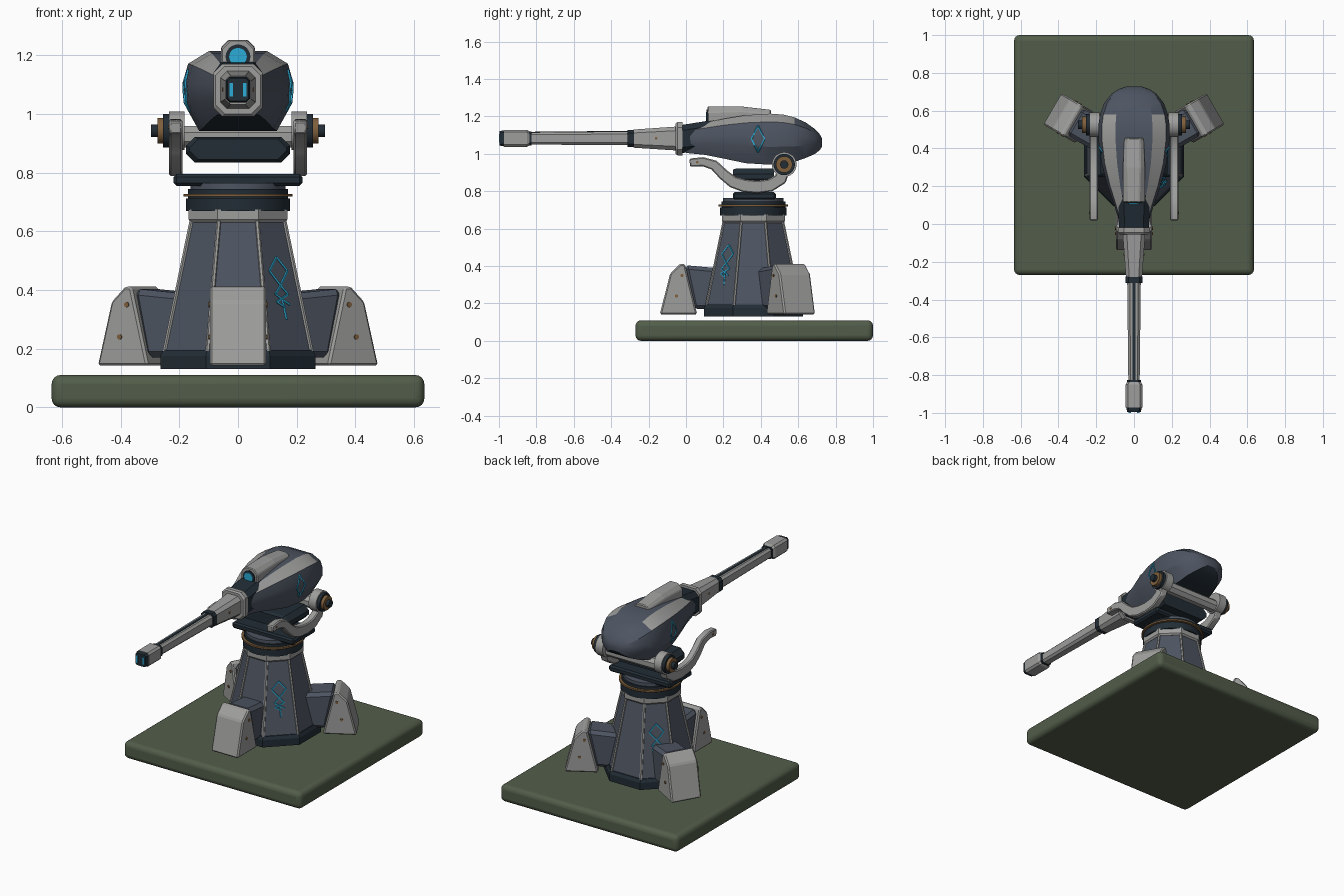
import bpy, bmesh
from math import cos, sin, pi, radians
from mathutils import Vector, Matrix

if "Cube" in bpy.data.objects:
    bpy.data.objects.remove(bpy.data.objects["Cube"], do_unlink=True)

CY = 0.36                      # y of the tower axis
AXIS = Vector((0, CY, 0))


def material(name, r, g, b):
    m = bpy.data.materials.new(name)
    m.use_nodes = True
    m.diffuse_color = (r, g, b, 1)
    m.node_tree.nodes["Principled BSDF"].inputs["Base Color"].default_value = (r, g, b, 1)
    return m


LIGHT = material("light grey metal", .34, .34, .335)
SLATE = material("slate blue metal", .075, .09, .12)
DARK = material("dark navy metal", .016, .026, .036)
BRONZE = material("bronze", .21, .115, .045)
CYAN = material("glowing cyan", .025, .42, .68)
GREEN = material("moss green", .085, .11, .068)


def finish(name, bm, mats, smooth=0, bevel=0, segs=1):
    bmesh.ops.recalc_face_normals(bm, faces=bm.faces[:])
    me = bpy.data.meshes.new(name)
    bm.to_mesh(me)
    bm.free()
    for m in mats:
        me.materials.append(m)
    ob = bpy.data.objects.new(name, me)
    bpy.context.scene.collection.objects.link(ob)
    if bevel:
        mod = ob.modifiers.new("Bevel", 'BEVEL')
        mod.width, mod.segments = bevel, segs
    if smooth:
        bpy.ops.object.select_all(action='DESELECT')
        ob.select_set(True)
        bpy.context.view_layer.objects.active = ob
        bpy.ops.object.shade_smooth_by_angle(angle=radians(smooth))
    return ob


def loft(name, rings, mats, rule=None, **kw):
    """Skin a list of closed rings; rule(ring, edge) picks the material slot."""
    bm = bmesh.new()
    rows = [[bm.verts.new(p) for p in ring] for ring in rings]
    n = len(rows[0])
    for i in range(len(rows) - 1):
        for j in range(n):
            k = (j + 1) % n
            f = bm.faces.new((rows[i][j], rows[i][k], rows[i + 1][k], rows[i + 1][j]))
            f.material_index = rule(i, j) if rule else 0
    bm.faces.new(rows[0])
    bm.faces.new(rows[-1])
    return finish(name, bm, mats, **kw)


def prism(name, pts, x0, x1, mat, matrix=Matrix(), **kw):
    """Extrude a (y, z) outline along x."""
    return loft(name, [[matrix @ Vector((x, y, z)) for y, z in pts] for x in (x0, x1)], [mat], **kw)


def box(name, lo, hi, mat, **kw):
    return prism(name, [(lo[1], lo[2]), (hi[1], lo[2]), (hi[1], hi[2]), (lo[1], hi[2])],
                 lo[0], hi[0], mat, **kw)


def rod(name, p, q, r, mat, sides=32, **kw):
    p, q = Vector(p), Vector(q)
    rot = (q - p).to_track_quat('Z', 'Y')
    ring = [rot @ Vector((r * cos(a), r * sin(a), 0))
            for a in (2 * pi * (i + .5) / sides for i in range(sides))]
    return loft(name, [[p + v for v in ring], [q + v for v in ring]], [mat],
                smooth=35 if sides > 8 else 0, **kw)


def chamfered(y, hx, z0, z1, c):
    """Eight sided section facing along y."""
    right = [(hx - c, z1), (hx, z1 - c), (hx, z0 + c), (hx - c, z0)]
    return [Vector((x, y, z)) for x, z in right + [(-x, z) for x, z in reversed(right)]]


def tube(name, sections, mat, **kw):
    return loft(name, [chamfered(*s) for s in sections], [mat], **kw)


def octagon(apothem, z):
    r = apothem / cos(pi / 8)
    return [AXIS + Vector((r * cos(a), r * sin(a), z)) for a in (pi / 8 + k * pi / 4 for k in range(8))]


# Ground slab
box("ground_slab", (-.635, -.27, 0), (.635, 1, .11), GREEN, smooth=35, bevel=.03, segs=4)

# Octagonal tower
Z0, Z1, A0, A1 = .19, .635, .25, .158
loft("tower_foot", [octagon(.265, .13), octagon(.265, .175), octagon(.255, .195)], [DARK])
low, high = octagon(A0, Z0), octagon(A1, Z1)
loft("tower_body", [low, high], [SLATE])
for p, q in zip(low, high):
    rod("tower_edge_trim", p, q, .008, LIGHT, 6)
loft("tower_collar", [octagon(.16, .63), octagon(.168, .64), octagon(.168, .675)], [LIGHT])

# Turntable rings
for name, z0, z1, r, mat in [("lower_ring", .67, .712, .178, DARK), ("ring_core", .71, .745, .172, DARK),
                             ("bronze_ring", .718, .728, .187, BRONZE), ("turntable", .735, .765, .162, SLATE)]:
    rod(name, AXIS + Vector((0, 0, z0)), AXIS + Vector((0, 0, z1)), r, mat)
box("yoke_platform", (-.22, .25, .755), (.22, .48, .795), DARK, bevel=.01)

# Glowing runes on two opposite diagonal faces
diamond = [(0, .512), (.043, .465), (0, .415), (-.043, .465), (0, .512)]
rune = [diamond, [(0, .415), (-.03, .385), (.03, .35)], [(0, .415), (.03, .385), (-.03, .36), (.008, .34)],
        [(0, .37), (.006, .3)]]
for s in (1, -1):
    normal, along = Vector((s, -s, 0)).normalized(), Vector((s, s, 0)).normalized()

    def on_face(u, z):
        a = A0 + (A1 - A0) * (z - Z0) / (Z1 - Z0)
        return AXIS + normal * (a + .001) + along * u + Vector((0, 0, z))
    for line in rune:
        for a, b in zip(line, line[1:]):
            rod("tower_rune", on_face(*a), on_face(*b), .0045, CYAN, 4)

# Three buttress legs with armoured ends
for k in range(3):
    m = Matrix.Translation(AXIS) @ Matrix.Rotation(k * 2 * pi / 3, 4, 'Z')
    prism("leg_strut", [(-.15, .17), (-.15, .385), (-.37, .405), (-.32, .17)], -.082, .082, SLATE, m, bevel=.02)
    prism("leg_armour", [(-.30, .142), (-.365, .41), (-.39, .413), (-.445, .36), (-.5, .142)],
          -.096, .096, LIGHT, m, bevel=.008)
    for s in (1, -1):
        for r, z in ((.382, .35), (.41, .24)):
            rod("leg_rivet", m @ Vector((s * .09, -r, z)), m @ Vector((s * .1, -r, z)), .009, BRONZE, 10)

# Yoke: curved side arms, pivots and cross members
path = [Vector((0, y, z)) for y, z in [(.02, .953), (.09, .958), (.15, .94), (.2, .89), (.25, .85), (.31, .83),
                                       (.38, .823), (.45, .832), (.505, .865), (.53, .94)]]
upper, lower = [], []
for i, p in enumerate(path):
    d = (path[min(i + 1, len(path) - 1)] - path[max(i - 1, 0)]).normalized()
    off = Vector((0, -d.z, d.y)) * (.022 + .012 * min(1, i / 5))
    upper.append((p + off)[1:])
    lower.append((p - off)[1:])
for s in (1, -1):
    arm = "left" if s > 0 else "right"
    bm = bmesh.new()
    cols = [[bm.verts.new((s * x, y, z)) for y, z in side] for side in (upper, lower) for x in (.19, .235)]
    ring = [cols[0], cols[1], cols[3], cols[2]]
    for i in range(len(path) - 1):
        for j in range(4):
            a, b = ring[j], ring[(j + 1) % 4]
            bm.faces.new((a[i], b[i], b[i + 1], a[i + 1]))
    for i in (0, -1):
        bm.faces.new([c[i] for c in ring])
    finish(arm + "_yoke_arm", bm, [LIGHT], smooth=35, bevel=.006)
    for name, x0, x1, r, mat in [("boss", .183, .236, .066, LIGHT), ("pivot_disc", .235, .255, .057, DARK),
                                 ("pivot_ring", .255, .275, .044, BRONZE), ("pivot_bolt", .275, .296, .022, DARK)]:
        rod(arm + "_" + name, (s * x0, .525, .943), (s * x1, .525, .943), r, mat)
    rod(arm + "_arm_rivet", (s * .234, .06, .955), (s * .238, .06, .955), .007, BRONZE, 10)
rod("yoke_cross_bar", (-.2, .525, .922), (.2, .525, .922), .04, LIGHT, 8)
tube("cradle", [(.25, .165, .845, .915, .03), (.27, .177, .835, .922, .03), (.47, .177, .835, .922, .03)], DARK)

# Turret head: stations are y, half width, top, bottom
stations = [(0, .075, 1.145, 1.005), (.1, .105, 1.165, .995), (.2, .14, 1.187, .975), (.32, .172, 1.207, .95),
            (.45, .189, 1.215, .942), (.52, .189, 1.21, .946), (.58, .18, 1.195, .957), (.64, .158, 1.168, .978),
            (.69, .118, 1.132, 1.0), (.715, .08, 1.105, 1.02), (.728, .04, 1.08, 1.04)]
half = [(.52, 1), (.9, .84), (1, .6), (.98, .35), (.7, 0)]
section = half + [(-x, z) for x, z in reversed(half)]
rings = [[Vector((w * fx, y, zb + (zt - zb) * fz)) for fx, fz in section] for y, w, zt, zb in stations]


def head_colour(i, j):
    if j in (0, 8) and stations[i][0] < .57:
        return 1                       # pale shoulder bands
    return 2 if j == 4 else 0          # dark belly


loft("turret_head", rings, [SLATE, LIGHT, DARK], head_colour, smooth=25)


def lerp(table, t):
    for a, b in zip(table, table[1:]):
        if a[0] <= t <= b[0]:
            f = (t - a[0]) / (b[0] - a[0])
            return [p + (q - p) * f for p, q in zip(a, b)]


def head_side(s, y, z):
    _, w, zt, zb = lerp(stations, y)
    fx = lerp([(b, a) for a, b in reversed(half)], (z - zb) / (zt - zb))[1]
    return Vector((s * (w * fx + .002), y, z))


# Glowing diamonds on the head sides
corners = [(.385, 1.15), (.42, 1.08), (.385, 1.01), (.35, 1.08), (.385, 1.15)]
for s in (1, -1):
    for a, b in zip(corners, corners[1:]):
        pts = [head_side(s, *Vector(a).lerp(Vector(b), t / 4)) for t in range(5)]
        for p, q in zip(pts, pts[1:]):
            rod("head_diamond", p, q, .0045, CYAN, 4)

# Scope on top of the head
tube("scope_housing", [(.115, .058, 1.14, 1.253, .03), (.3, .058, 1.15, 1.253, .025), (.455, .052, 1.16, 1.235, .02)],
     LIGHT, bevel=.005)
rod("scope_ring", (0, .11, 1.195), (0, .13, 1.195), .042, DARK)
rod("scope_lens", (0, .106, 1.195), (0, .12, 1.195), .03, CYAN)

# Gun: mount, collar, sleeve, barrel and muzzle
tube("gun_mount", [(-.02, .08, 1.005, 1.155, .03), (.15, .084, 1.02, 1.182, .03)], DARK)
tube("gun_collar", [(-.055, .076, 1.0, 1.162, .03), (-.045, .084, .992, 1.17, .03), (-.018, .084, .992, 1.17, .03)], LIGHT)
tube("gun_sleeve", [(-.28, .043, 1.033, 1.13, .018), (-.05, .06, 1.018, 1.146, .022)], LIGHT)
tube("sleeve_band", [(-.312, .045, 1.037, 1.127, .015), (-.278, .045, 1.037, 1.127, .015)], DARK)
tube("barrel", [(-.84, .03, 1.05, 1.115, .012), (-.3, .036, 1.046, 1.12, .014)], LIGHT)
prism("barrel_groove", [(-.83, 1.11), (-.83, 1.118), (-.31, 1.123), (-.31, 1.115)], -.009, .009, DARK)
tube("muzzle_band", [(-.842, .036, 1.045, 1.12, .012), (-.825, .036, 1.045, 1.12, .012)], DARK)
tube("muzzle_block", [(-.972, .044, 1.038, 1.128, .012), (-.85, .044, 1.038, 1.128, .012),
                      (-.836, .036, 1.046, 1.12, .012)], LIGHT)
tube("muzzle_tip", [(-.996, .036, 1.044, 1.122, .01), (-.97, .042, 1.04, 1.126, .012)], DARK)
for s in (1, -1):
    box("muzzle_glow", (s * .023 - .006, -1, 1.06), (s * .023 + .006, -.993, 1.106), CYAN)
    rod("sleeve_rivet", (s * .05, -.16, 1.083), (s * .055, -.16, 1.083), .007, BRONZE, 10)
